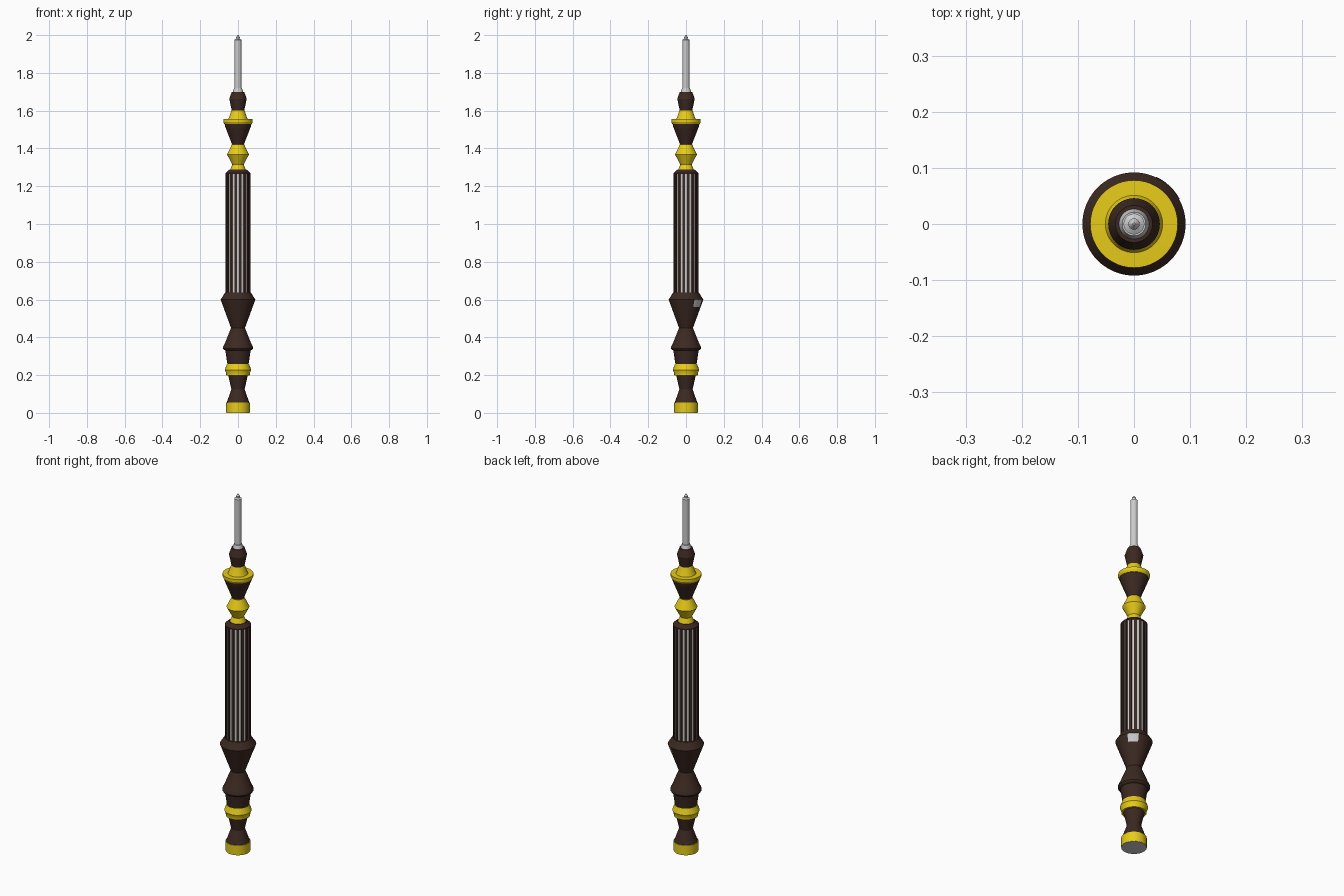
import bpy, bmesh
from math import sin, cos, pi, radians

if "Cube" in bpy.data.objects:
    bpy.data.objects.remove(bpy.data.objects["Cube"])

SIDES = 48


def material(name, rgb):
    m = bpy.data.materials.new(name)
    m.diffuse_color = (*rgb, 1)
    m.use_nodes = True
    m.node_tree.nodes["Principled BSDF"].inputs["Base Color"].default_value = m.diffuse_color
    return m


YELLOW = material("yellow", (0.80, 0.60, 0.01))
DARK = material("dark_brown", (0.045, 0.022, 0.016))


def finish(name, bm, mat=None, smooth=True):
    bmesh.ops.recalc_face_normals(bm, faces=bm.faces)
    me = bpy.data.meshes.new(name)
    bm.to_mesh(me)
    bm.free()
    ob = bpy.data.objects.new(name, me)
    bpy.context.collection.objects.link(ob)
    if mat:
        me.materials.append(mat)
    if smooth:
        bpy.ops.object.select_all(action='DESELECT')
        ob.select_set(True)
        bpy.context.view_layer.objects.active = ob
        bpy.ops.object.shade_smooth_by_angle(angle=radians(25))
    return ob


def lathe(name, profile, mat=None, bottom=True):
    """Turned part from (radius, height) points, capped at the ends."""
    bm = bmesh.new()
    rings = [[bm.verts.new((r * cos(2 * pi * i / SIDES), r * sin(2 * pi * i / SIDES), z))
              for i in range(SIDES)] for r, z in profile]
    for a, b in zip(rings, rings[1:]):
        for i in range(SIDES):
            j = (i + 1) % SIDES
            bm.faces.new((a[i], a[j], b[j], b[i]))
    if bottom:
        bm.faces.new(rings[0][::-1])
    bm.faces.new(rings[-1])
    return finish(name, bm, mat)


# Pommel, with a bare grey underside
lathe("pommel_ring", [(0.063, 0.001), (0.063, 0.055)], YELLOW)
lathe("pommel_underside", [(0.062, 0.0), (0.062, 0.002)])
lathe("lower_neck", [(0.06, 0.054), (0.035, 0.125), (0.052, 0.20)], DARK)
lathe("lower_collar", [(0.062, 0.198), (0.063, 0.212), (0.07, 0.228), (0.058, 0.26)], YELLOW)

# Lower body flaring up to the grip
lathe("lower_body", [(0.056, 0.258), (0.067, 0.33), (0.076, 0.335), (0.08, 0.342),
                     (0.078, 0.352), (0.071, 0.365), (0.037, 0.45), (0.092, 0.60),
                     (0.068, 0.637)], DARK)

# Small grey button plate on the flare
bm = bmesh.new()
rows = [[bm.verts.new((r * cos(radians(a)), r * sin(radians(a)), z)) for a in range(29, 66, 6)]
        for r, z in ((0.0785, 0.56), (0.093, 0.60))]
for i in range(len(rows[0]) - 1):
    bm.faces.new((rows[0][i], rows[0][i + 1], rows[1][i + 1], rows[1][i]))
finish("button_plate", bm)

# Ribbed grip: grey core with dark ribs
lathe("grip_core", [(0.061, 0.63), (0.061, 1.265)])
RIBS = 16
bm = bmesh.new()
for k in range(RIBS):
    c = 2 * pi * (k + 0.5) / RIBS
    h = pi / RIBS * 0.52
    pts = [(0.055, -h), (0.066, -h), (0.066, 0), (0.066, h), (0.055, h)]
    lo, hi = [[bm.verts.new((r * cos(c + d), r * sin(c + d), z)) for r, d in pts]
              for z in (0.63, 1.268)]
    for i in range(5):
        j = (i + 1) % 5
        bm.faces.new((lo[i], lo[j], hi[j], hi[i]))
    bm.faces.new(lo[::-1])
    bm.faces.new(hi)
finish("grip_ribs", bm, DARK, smooth=False)
lathe("grip_cap", [(0.066, 1.265), (0.066, 1.27), (0.045, 1.288)], DARK)

# Upper turned sections
lathe("upper_spool", [(0.042, 1.286), (0.03, 1.315), (0.058, 1.368), (0.033, 1.42)], YELLOW)
lathe("upper_cup", [(0.03, 1.418), (0.062, 1.50), (0.068, 1.515), (0.071, 1.532)], DARK)
lathe("guard_disc", [(0.073, 1.53), (0.078, 1.54), (0.078, 1.555), (0.051, 1.556),
                     (0.047, 1.565), (0.034, 1.602)], YELLOW)
lathe("emitter_neck", [(0.033, 1.60), (0.046, 1.662), (0.033, 1.70)], DARK)

# Grey rod with a pointed tip
lathe("rod_collar", [(0.027, 1.699), (0.021, 1.72)])
lathe("rod", [(0.0185, 1.715), (0.0185, 1.975), (0.009, 1.98)])
lathe("rod_tip", [(0.009, 1.978), (0.010, 1.989), (0.002, 2.0)])
